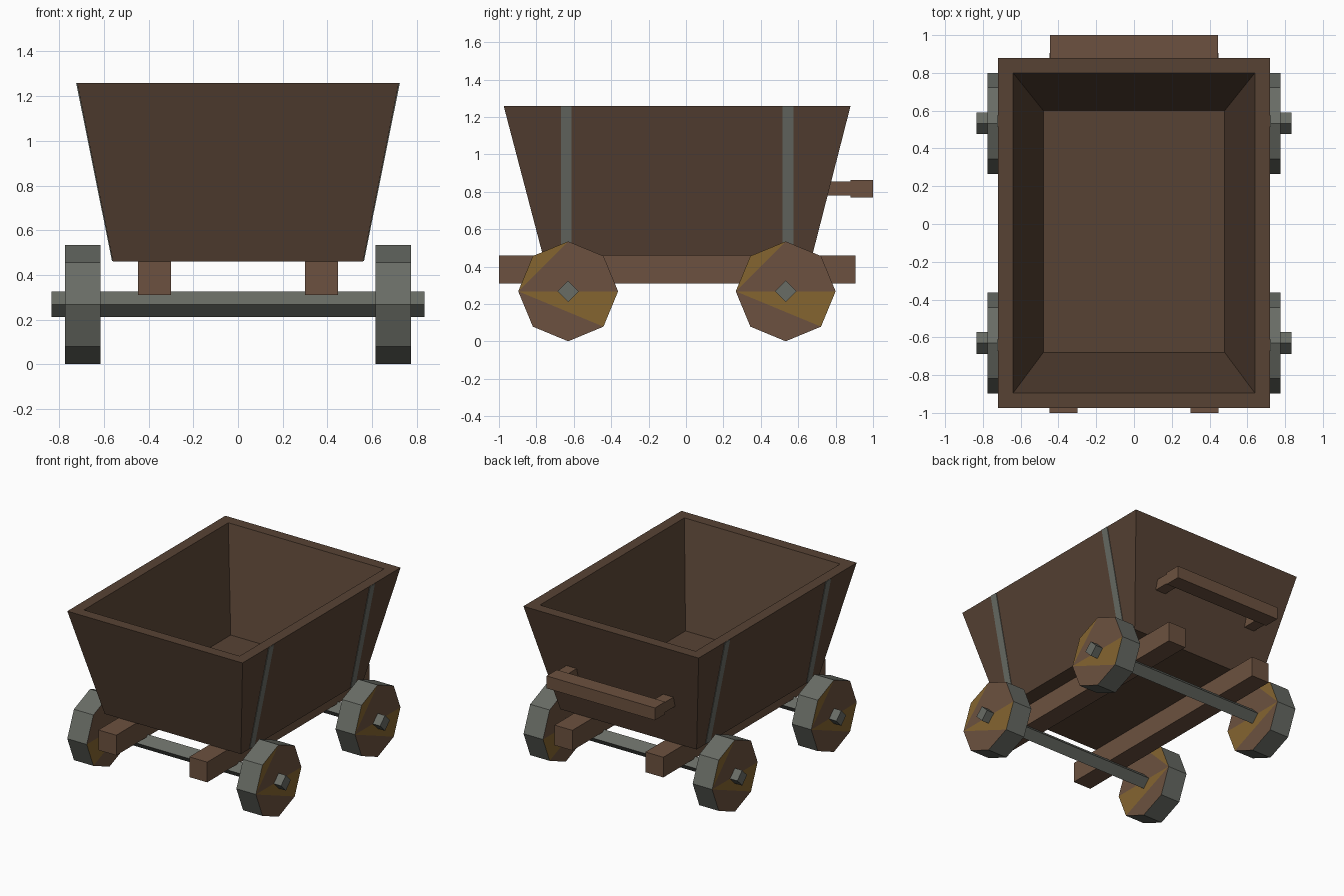
import bpy, bmesh, math

if "Cube" in bpy.data.objects:
    bpy.data.objects.remove(bpy.data.objects["Cube"])


def material(name, color):
    m = bpy.data.materials.new(name)
    m.diffuse_color = (*color, 1)
    m.use_nodes = True
    m.node_tree.nodes["Principled BSDF"].inputs["Base Color"].default_value = m.diffuse_color
    return m


TUB = material("dark_wood", (0.095, 0.055, 0.034))
WOOD = material("light_wood", (0.15, 0.083, 0.05))
METAL = material("grey_metal", (0.14, 0.15, 0.13))
GOLD = material("golden_wood", (0.235, 0.13, 0.03))


def finish(bm, name, *mats):
    bmesh.ops.recalc_face_normals(bm, faces=bm.faces)
    me = bpy.data.meshes.new(name)
    bm.to_mesh(me)
    bm.free()
    for m in mats:
        me.materials.append(m)
    ob = bpy.data.objects.new(name, me)
    bpy.context.collection.objects.link(ob)
    return ob


def block(low, high, z0, z1):
    """Six-sided block; low and high are (x0, x1, y0, y1) at z0 and z1."""
    bm = bmesh.new()
    bmesh.ops.create_cube(bm, size=2)
    for v in bm.verts:
        r = high if v.co.z > 0 else low
        v.co = (r[v.co.x > 0], r[2 + (v.co.y > 0)], z1 if v.co.z > 0 else z0)
    return bm


def box(name, mat, x0, x1, y0, y1, z0, z1):
    r = (x0, x1, y0, y1)
    return finish(block(r, r, z0, z1), name, mat)


# Tub: flared block, hollowed from the top
bm = block((-0.56, 0.56, -0.765, 0.675), (-0.72, 0.72, -0.975, 0.88), 0.46, 1.26)
bm.normal_update()
top = max(bm.faces, key=lambda f: f.calc_center_median().z)
bmesh.ops.inset_region(bm, faces=[top], thickness=0.08, use_even_offset=True)
floor = bmesh.ops.extrude_discrete_faces(bm, faces=[top])["faces"][0]
for v in floor.verts:
    v.co = (math.copysign(0.48, v.co.x), 0.60 if v.co.y > 0 else -0.68, 0.545)
finish(bm, "tub", TUB)

for s, side in ((-1, "left"), (1, "right")):
    # Chassis beams and handle posts
    box("beam_" + side, WOOD, *sorted((s * 0.30, s * 0.447)), -1.0, 0.905, 0.31, 0.46)
    box("handle_post_" + side, WOOD, *sorted((s * 0.355, s * 0.44)), 0.74, 0.885, 0.78, 0.855)
    # Metal straps following the sloped side walls
    for y, end in ((-0.64, "front"), (0.545, "back")):
        low = (*sorted((s * 0.53, s * 0.564)), y - 0.029, y + 0.029)
        high = (*sorted((s * 0.69, s * 0.724)), y - 0.029, y + 0.029)
        finish(block(low, high, 0.462, 1.258), f"strap_{end}_{side}", METAL)

# Handle bar
box("handle_bar", WOOD, -0.445, 0.445, 0.88, 1.0, 0.77, 0.862)


def ring(bm, x, y, r, n, s=1):
    return [bm.verts.new((x, y + s * r * math.cos(2 * math.pi * i / n),
                          0.268 + r * math.sin(2 * math.pi * i / n)))
            for i in range(n)]


def bridge(bm, a, b):
    n = len(a)
    for i in range(n):
        bm.faces.new((a[i], a[(i + 1) % n], b[(i + 1) % n], b[i]))


for y, end in ((-0.63, "front"), (0.533, "back")):
    # Four-sided axle
    bm = bmesh.new()
    a, b = (ring(bm, x, y, 0.057, 4) for x in (-0.835, 0.835))
    bridge(bm, a, b)
    bm.faces.new(a)
    bm.faces.new(b)
    finish(bm, "axle_" + end, METAL)
    # Eight-sided wheels: metal tread, wooden faces with two golden wedges
    for s, side in ((-1, "left"), (1, "right")):
        bm = bmesh.new()
        a, b = (ring(bm, s * x, y, 0.267, 8, s) for x in (0.615, 0.775))
        bridge(bm, a, b)
        for cap in (a, b):
            for k in range(1, 7):
                i, j = (4 - k) % 8, (3 - k) % 8
                f = bm.faces.new((cap[4], cap[i], cap[j]))
                f.material_index = 2 if k in (1, 4) else 1
        finish(bm, f"wheel_{end}_{side}", METAL, WOOD, GOLD)
